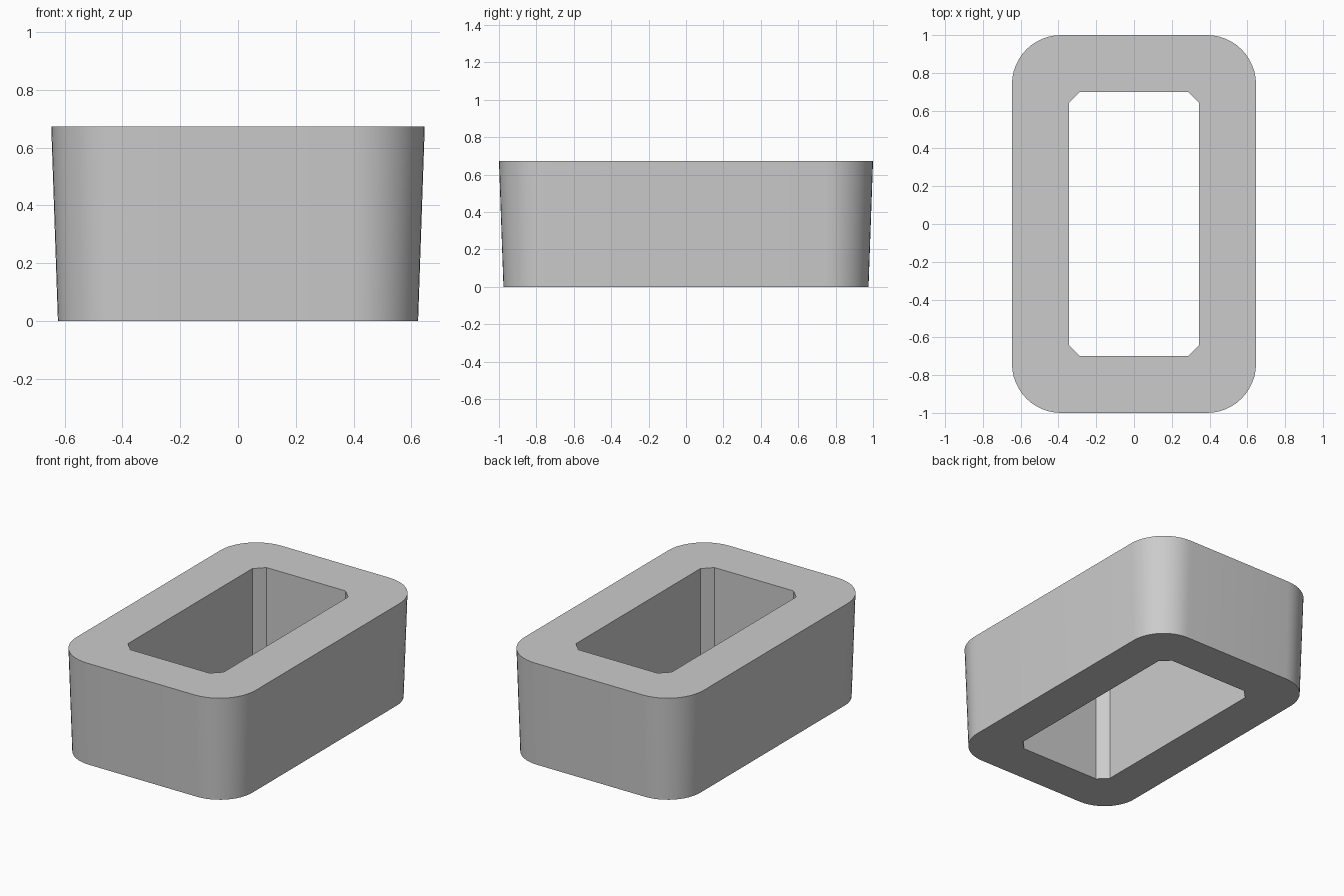
import bpy, bmesh, math

HEIGHT = 0.672

cube = bpy.data.objects.get("Cube")
if cube:
    bpy.data.objects.remove(cube, do_unlink=True)

grey = bpy.data.materials.new("plain_grey")
grey.use_nodes = True
colour = (0.6, 0.6, 0.6, 1)
grey.diffuse_color = colour
grey.node_tree.nodes["Principled BSDF"].inputs["Base Color"].default_value = colour


def rounded_loop(bm, hx, hy, radius, steps, z):
    """Closed ring of vertices round a rectangle with rounded corners."""
    ring = []
    for corner, (sx, sy) in enumerate([(1, 1), (-1, 1), (-1, -1), (1, -1)]):
        for i in range(steps + 1):
            a = math.pi / 2 * (corner + i / steps)
            ring.append(bm.verts.new((sx * (hx - radius) + radius * math.cos(a),
                                      sy * (hy - radius) + radius * math.sin(a), z)))
    return ring


def bridge(bm, low, high):
    for i in range(len(low)):
        j = (i + 1) % len(low)
        bm.faces.new((low[i], low[j], high[j], high[i]))


def ring_edges(bm, ring):
    return [bm.edges.get((v, ring[i - 1])) for i, v in enumerate(ring)]


# Tapered outer wall with rounded corners, straight hole with chamfered corners
bm = bmesh.new()
outer_low = rounded_loop(bm, 0.623, 0.976, 0.235, 12, 0)
outer_high = rounded_loop(bm, 0.646, 1.0, 0.26, 12, HEIGHT)
inner_low = rounded_loop(bm, 0.345, 0.7, 0.06, 1, 0)
inner_high = rounded_loop(bm, 0.345, 0.7, 0.06, 1, HEIGHT)
bridge(bm, outer_low, outer_high)
bridge(bm, inner_high, inner_low)

# Flat rims at the top and bottom
for outer, inner in ((outer_low, inner_low), (outer_high, inner_high)):
    bmesh.ops.triangle_fill(bm, use_beauty=True,
                            edges=ring_edges(bm, outer) + ring_edges(bm, inner))
bmesh.ops.recalc_face_normals(bm, faces=bm.faces)

mesh = bpy.data.meshes.new("hollow_block")
bm.to_mesh(mesh)
bm.free()
mesh.materials.append(grey)
block = bpy.data.objects.new("hollow_block", mesh)
bpy.context.collection.objects.link(block)
bpy.context.view_layer.objects.active = block
block.select_set(True)
bpy.ops.object.shade_smooth_by_angle(angle=math.radians(30))
